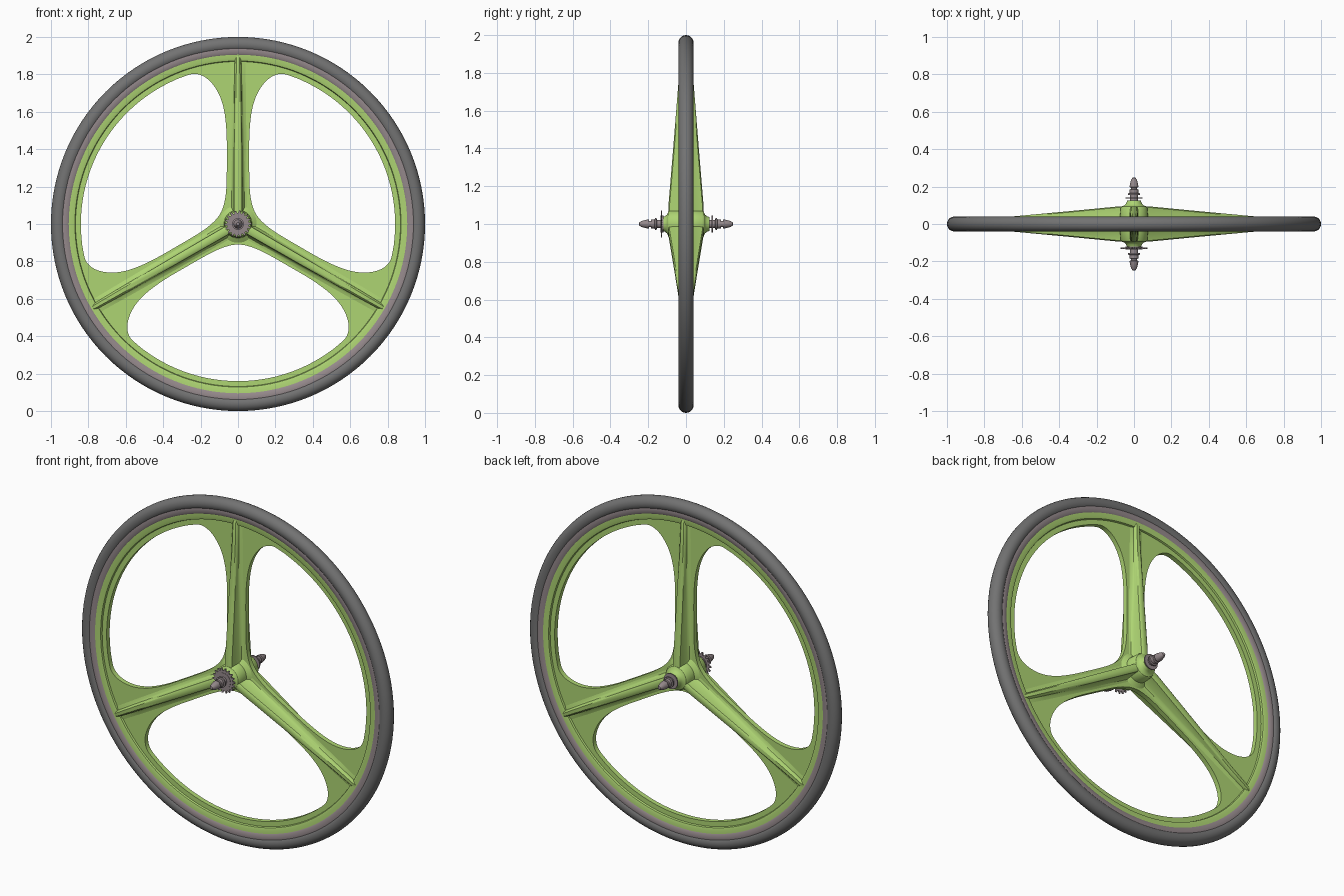
import bpy, bmesh, math
from mathutils import Vector, Matrix

cube = bpy.data.objects.get("Cube")
if cube:
    bpy.data.objects.remove(cube, do_unlink=True)

CENTRE = Vector((0, 0, 1))


def material(name, rgb):
    m = bpy.data.materials.new(name)
    m.use_nodes = True
    m.diffuse_color = (*rgb, 1)
    m.node_tree.nodes["Principled BSDF"].inputs["Base Color"].default_value = (*rgb, 1)
    return m


GREEN = material("lime green", (0.42, 0.66, 0.17))
RUBBER = material("rubber grey", (0.17, 0.17, 0.17))
METAL = material("warm metal grey", (0.30, 0.25, 0.26))


def finish(name, bm, mat, angle=35):
    bmesh.ops.remove_doubles(bm, verts=bm.verts, dist=1e-5)
    bmesh.ops.recalc_face_normals(bm, faces=bm.faces)
    mesh = bpy.data.meshes.new(name)
    bm.to_mesh(mesh)
    bm.free()
    mesh.materials.append(mat)
    mesh.shade_smooth()
    mesh.set_sharp_from_angle(angle=math.radians(angle))
    ob = bpy.data.objects.new(name, mesh)
    ob.location = CENTRE
    bpy.context.collection.objects.link(ob)
    return ob


def loft(bm, rings, closed=True):
    """Skin between rings of equal length."""
    rows = [[bm.verts.new(p) for p in ring] for ring in rings]
    n = len(rows[0])
    for a, b in zip(rows, rows[1:]):
        for i in range(n if closed else n - 1):
            j = (i + 1) % n
            bm.faces.new((a[i], a[j], b[j], b[i]))
    return rows


def revolve(name, profile, mat, steps, closed=False):
    """Turn an (r, y) profile around the wheel axis."""
    bm = bmesh.new()
    rings = []
    for k in range(steps + 1):
        t = math.tau * k / steps
        rings.append([(r * math.sin(t), y, r * math.cos(t)) for r, y in profile])
    loft(bm, rings, closed)
    return finish(name, bm, mat)


def both_sides(half):
    return half + [(r, -y) for r, y in reversed(half)]


# Tyre
tyre = [(0.96 + 0.04 * math.cos(a), 0.04 * math.sin(a))
        for a in (math.tau * i / 20 for i in range(20))]
revolve("tyre", tyre, RUBBER, 128, True)

# Metal rim bed and green rim with a stepped inner lip
revolve("rim_bed", both_sides([(0.95, 0.03), (0.935, 0.034), (0.912, 0.032), (0.905, 0.028)]),
        METAL, 128, True)
revolve("rim_ring", both_sides([(0.915, 0.028), (0.885, 0.028), (0.872, 0.024), (0.868, 0.012)]),
        GREEN, 128, True)


# Flat web with three rounded openings
def smooth_path(pts, sub=5):
    out = []
    for i in range(1, len(pts) - 2):
        a, b, c, d = pts[i - 1:i + 3]
        for s in range(sub):
            t = s / sub
            out.append(0.5 * (2 * b + (c - a) * t + (2 * a - 5 * b + 4 * c - d) * t * t
                              + (3 * b - a - 3 * c + d) * t ** 3))
    return out


def mirror(p):
    axis = Vector((math.sin(math.pi / 3), math.cos(math.pi / 3)))
    return 2 * p.dot(axis) * axis - p


edge = [Vector(p) for p in [(0.095, 0.055), (0.073, 0.115), (0.062, 0.2), (0.06, 0.35),
                            (0.062, 0.5), (0.077, 0.62), (0.11, 0.71), (0.165, 0.777),
                            (0.23, 0.803)]]
edge += [0.84 * Vector((math.sin(math.radians(a)), math.cos(math.radians(a))))
         for a in range(21, 61, 3)]
half = smooth_path([mirror(edge[1])] + edge + [mirror(edge[-2])])
outline = half + [edge[-1]] + [mirror(p) for p in reversed(half[1:])]

curve = bpy.data.curves.new("web_outline", "CURVE")
curve.dimensions = "2D"
curve.fill_mode = "BOTH"
curve.extrude = 0.014


def add_loop(pts):
    s = curve.splines.new("POLY")
    s.points.add(len(pts) - 1)
    for q, p in zip(s.points, pts):
        q.co = (p[0], p[1], 0, 1)
    s.use_cyclic_u = True


add_loop([(0.9 * math.cos(math.tau * i / 128), 0.9 * math.sin(math.tau * i / 128))
          for i in range(128)])
for k in range(3):
    turn = Matrix.Rotation(k * math.tau / 3, 2)
    add_loop([turn @ p for p in outline])
helper = bpy.data.objects.new("web_helper", curve)
bpy.context.collection.objects.link(helper)
bpy.context.view_layer.update()
flat = bpy.data.meshes.new_from_object(helper.evaluated_get(bpy.context.evaluated_depsgraph_get()))
bpy.data.objects.remove(helper, do_unlink=True)
bm = bmesh.new()
bm.from_mesh(flat)
bpy.data.meshes.remove(flat)
bmesh.ops.rotate(bm, verts=bm.verts, cent=(0, 0, 0), matrix=Matrix.Rotation(math.pi / 2, 3, "X"))
finish("web", bm, GREEN)

# Tapered spokes: tall rounded ridge flaring into the web on both faces
for k in range(3):
    bm = bmesh.new()
    rings = []
    for u, h, w in [(0.0, 0.094, 0.026), (0.1, 0.094, 0.026), (0.4, 0.069, 0.024),
                    (0.75, 0.041, 0.020), (0.88, 0.035, 0.017), (0.9, 0.028, 0.012)]:
        flare = min(0.03, h * 0.5)
        quarter = [(w + 0.03, 0.012), (w + 0.009, 0.017), (w, flare), (w * 0.85, h - 0.007),
                   (w * 0.5, h - 0.001)]
        side = quarter + [(-x, y) for x, y in reversed(quarter)]
        rings.append([(x, y, u) for x, y in side] + [(-x, -y, u) for x, y in side])
    rows = loft(bm, rings)
    bm.faces.new(rows[0])
    bm.faces.new(rows[-1])
    bmesh.ops.rotate(bm, verts=bm.verts, cent=(0, 0, 0),
                     matrix=Matrix.Rotation(k * math.tau / 3, 3, "Y"))
    finish(f"spoke_{k + 1}", bm, GREEN)

# Hub shell
revolve("hub", both_sides([(0, 0.125), (0.036, 0.125), (0.042, 0.11), (0.05, 0.1), (0.066, 0.094),
                           (0.072, 0.085), (0.075, 0.03), (0.1, 0.014)]), GREEN, 48)

# Axle with stepped collars and domed nuts at both ends
revolve("axle", both_sides([(0, 0.25), (0.009, 0.247), (0.016, 0.235), (0.022, 0.212),
                            (0.024, 0.197), (0.017, 0.195), (0.017, 0.186), (0.024, 0.184),
                            (0.024, 0.166), (0.031, 0.164), (0.031, 0.156), (0.022, 0.154),
                            (0.022, 0.12)]), METAL, 32)
revolve("back_lock_ring", [(0, 0.136), (0.045, 0.136), (0.045, 0.142), (0, 0.142)], METAL, 32)
revolve("front_collar", [(0, -0.12), (0.045, -0.12), (0.045, -0.135), (0, -0.135)], METAL, 32)

# Toothed cog on the front
bm = bmesh.new()
TEETH = 18
rim = []
for i in range(TEETH * 4):
    r = 0.072 if i % 4 < 2 else 0.058
    a = math.tau * i / (TEETH * 4)
    rim.append((r * math.cos(a), r * math.sin(a)))
rows = loft(bm, [[(x, y, z) for x, z in rim] for y in (-0.126, -0.133)])
for row in rows:
    bm.faces.new(row)
finish("cog", bm, METAL)
